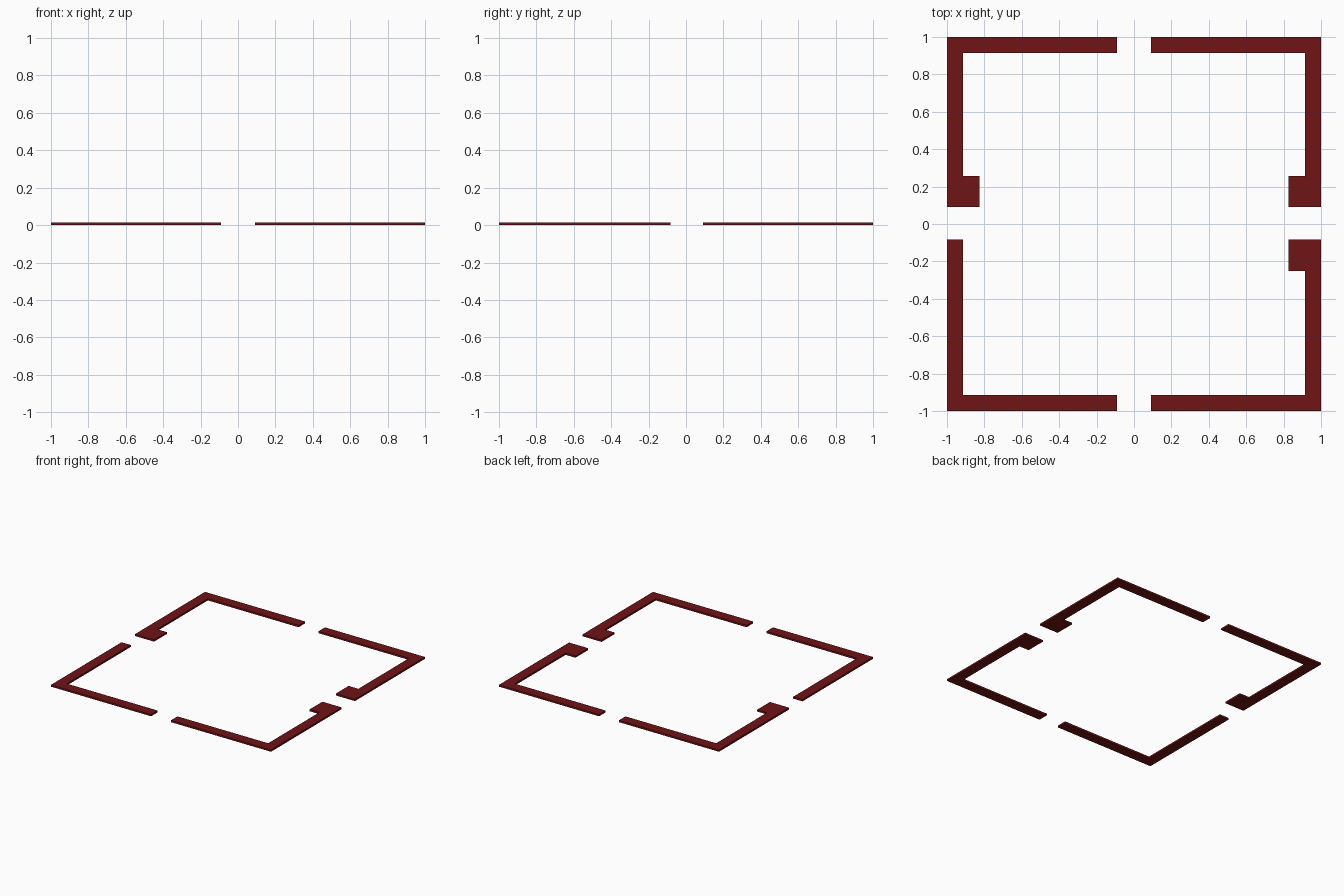
import bpy, bmesh

if "Cube" in bpy.data.objects:
    bpy.data.objects.remove(bpy.data.objects["Cube"])

T = 0.015      # plate thickness
W = 0.085      # arm width

red = bpy.data.materials.new("dark_red")
red.diffuse_color = (0.16, 0.007, 0.008, 1)
red.use_nodes = True
red.node_tree.nodes["Principled BSDF"].inputs["Base Color"].default_value = red.diffuse_color


def plate(name, outline):
    """Flat outline extruded up from the ground."""
    bm = bmesh.new()
    face = bm.faces.new([bm.verts.new((x, y, 0)) for x, y in outline])
    ext = bmesh.ops.extrude_face_region(bm, geom=[face])
    top = [v for v in ext["geom"] if isinstance(v, bmesh.types.BMVert)]
    bmesh.ops.translate(bm, verts=top, vec=(0, 0, T))
    bmesh.ops.recalc_face_normals(bm, faces=bm.faces)
    mesh = bpy.data.meshes.new(name)
    bm.to_mesh(mesh)
    bm.free()
    mesh.materials.append(red)
    obj = bpy.data.objects.new(name, mesh)
    bpy.context.collection.objects.link(obj)


# Four corner brackets; three of them carry an inward tab at the side gap
corners = [("front_left", -1, -1, False), ("front_right", 1, -1, True),
           ("back_left", -1, 1, True), ("back_right", 1, 1, True)]
for name, sx, sy, has_tab in corners:
    gap_x = 0.09
    gap_y = 0.09 if sy > 0 else 0.084
    inner = 1 - W
    bracket = [(gap_x, 1), (1, 1), (1, gap_y), (inner, gap_y),
               (inner, inner), (gap_x, inner)]
    plate(name + "_bracket", [(sx * x, sy * y) for x, y in bracket])
    if has_tab:
        tab = [(0.826, gap_y), (inner, gap_y),
               (inner, gap_y + 0.166), (0.826, gap_y + 0.166)]
        plate(name + "_tab", [(sx * x, sy * y) for x, y in tab])
